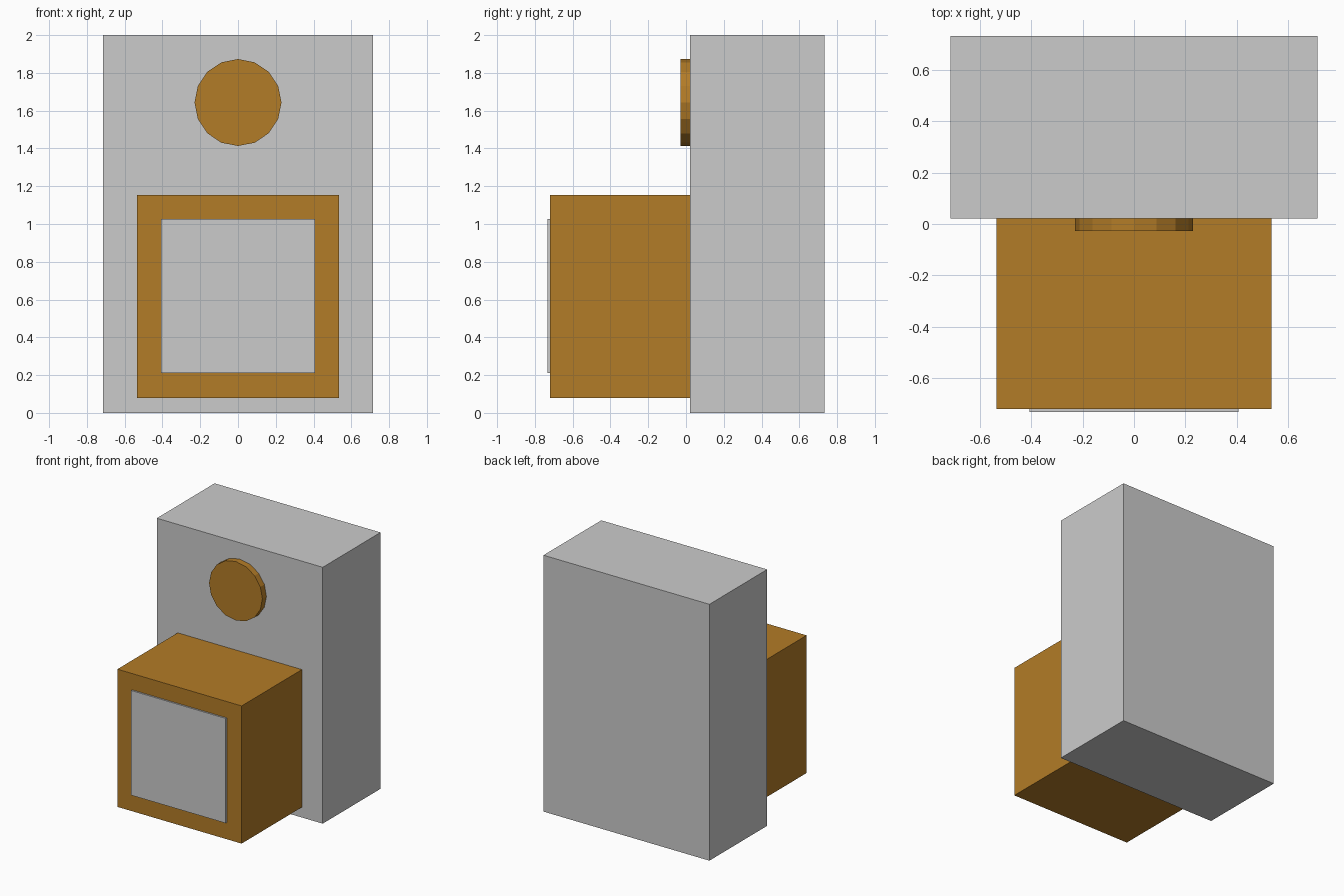
import bpy, math

if "Cube" in bpy.data.objects:
    bpy.data.objects.remove(bpy.data.objects["Cube"])

# Amber material for the coloured parts
amber = bpy.data.materials.new("amber")
amber.diffuse_color = (0.45, 0.2, 0.02, 1)
amber.use_nodes = True
amber.node_tree.nodes["Principled BSDF"].inputs["Base Color"].default_value = amber.diffuse_color


def box(name, x, y, z, mat=None):
    """Box spanning the given (min, max) ranges."""
    spans = (x, y, z)
    bpy.ops.mesh.primitive_cube_add(size=1, location=[(a + b) / 2 for a, b in spans])
    ob = bpy.context.object
    ob.name = name
    ob.scale = [b - a for a, b in spans]
    bpy.ops.object.transform_apply(location=False, rotation=False, scale=True)
    if mat:
        ob.data.materials.append(mat)
    return ob


# Tall rear cabinet
box("cabinet", (-0.716, 0.716), (0.022, 0.734), (0, 2))

# Front box with a thin raised panel
box("front_box", (-0.536, 0.536), (-0.721, 0.022), (0.08, 1.154), amber)
box("front_panel", (-0.408, 0.408), (-0.734, -0.721), (0.21, 1.027))

# Round 16-sided button on the cabinet face
bpy.ops.mesh.primitive_cylinder_add(vertices=16, radius=0.23, depth=0.05,
                                    location=(0, -0.003, 1.643),
                                    rotation=(math.pi / 2, 0, 0))
button = bpy.context.object
button.name = "round_button"
button.data.materials.append(amber)
